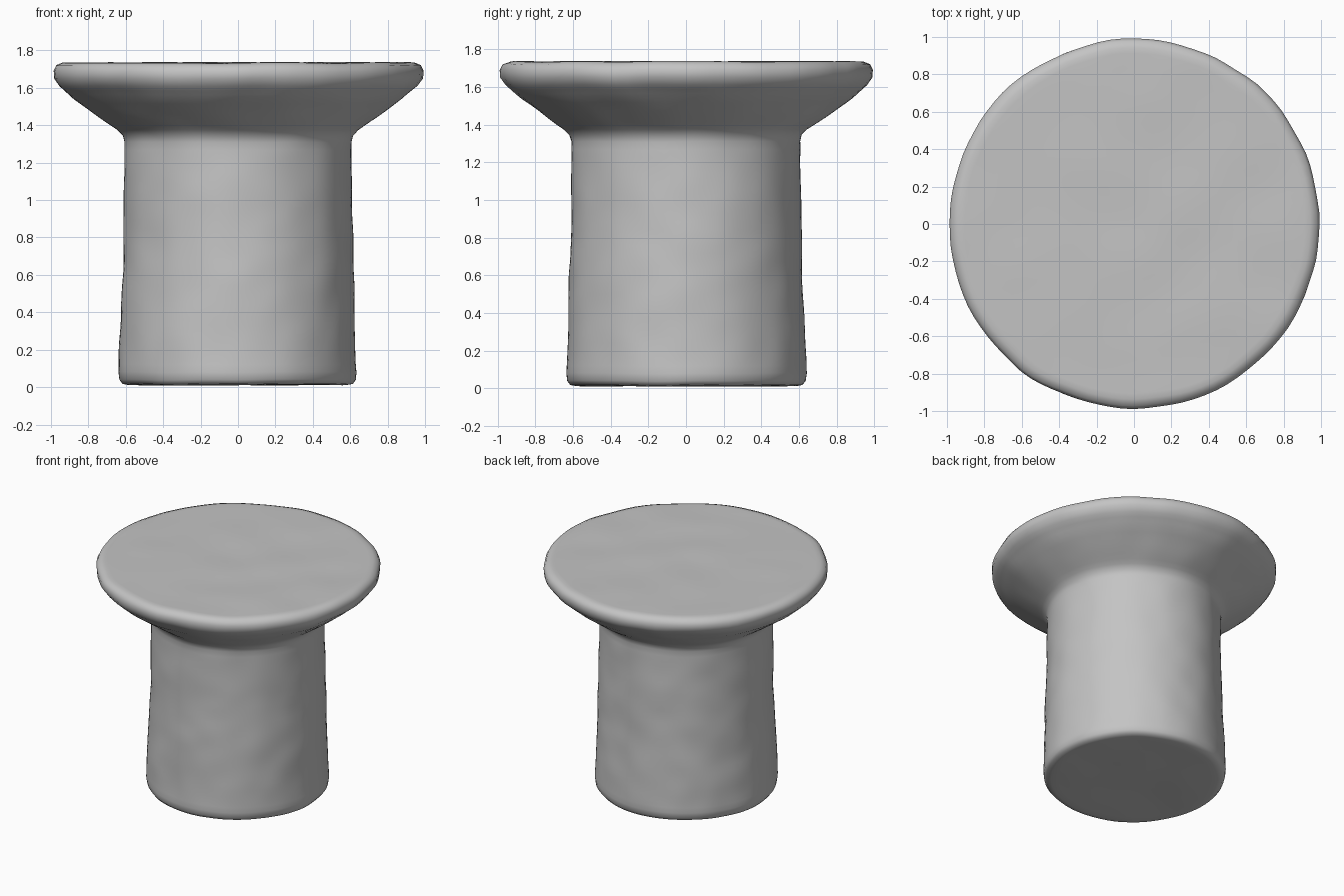
import bpy
import bmesh
import math
from mathutils import Vector, noise

cube = bpy.data.objects.get("Cube")
if cube:
    bpy.data.objects.remove(cube, do_unlink=True)

# Plain grey clay
clay = bpy.data.materials.new("grey_clay")
clay.use_nodes = True
colour = (0.55, 0.55, 0.55, 1)
clay.diffuse_color = colour
clay.node_tree.nodes["Principled BSDF"].inputs["Base Color"].default_value = colour

SIDES = 96
STEP = 0.05

# Half outline: base, straight stem, flared underside, rounded rim, flat top
outline = [
    (0.0, 0.012), (0.58, 0.012), (0.615, 0.018), (0.632, 0.04), (0.637, 0.08),
    (0.632, 0.2), (0.622, 0.5), (0.612, 0.8), (0.607, 1.1), (0.606, 1.31),
    (0.615, 1.345), (0.645, 1.375), (0.74, 1.44), (0.88, 1.54), (0.96, 1.61),
    (0.988, 1.65), (0.99, 1.69), (0.975, 1.72), (0.94, 1.734), (0.88, 1.735),
    (0.0, 1.735),
]


def subdivide(points, step):
    """Add points so that no segment is longer than the step."""
    result = [points[0]]
    for a, b in zip(points, points[1:]):
        count = max(1, math.ceil(math.dist(a, b) / step))
        for i in range(1, count + 1):
            t = i / count
            result.append((a[0] + (b[0] - a[0]) * t, a[1] + (b[1] - a[1]) * t))
    return result


def hand_shaped(p):
    """Push a point by soft noise, for an uneven hand-modelled surface."""
    broad = noise.noise(p * 2.2)
    fine = noise.noise(p * 5.5 + Vector((7, 3, 1)))
    radial = 1 + 0.010 * broad + 0.009 * fine
    lift = 0.006 * noise.noise(p * 3 + Vector((2, 9, 4)))
    return Vector((p.x * radial, p.y * radial, max(0, p.z + lift)))


# Turned body: stem and flared top in one skin
profile = subdivide(outline, STEP)
bm = bmesh.new()
verts = [bm.verts.new((r, 0, z)) for r, z in profile]
edges = [bm.edges.new(pair) for pair in zip(verts, verts[1:])]
bmesh.ops.spin(bm, geom=verts + edges, cent=(0, 0, 0), axis=(0, 0, 1),
               angle=math.tau, steps=SIDES, use_duplicate=False)
bmesh.ops.remove_doubles(bm, verts=bm.verts, dist=0.0005)
for v in bm.verts:
    v.co = hand_shaped(v.co)
bmesh.ops.recalc_face_normals(bm, faces=bm.faces)

mesh = bpy.data.meshes.new("flared_pedestal")
bm.to_mesh(mesh)
bm.free()
mesh.materials.append(clay)
body = bpy.data.objects.new("flared_pedestal", mesh)
bpy.context.collection.objects.link(body)
for face in mesh.polygons:
    face.use_smooth = True
